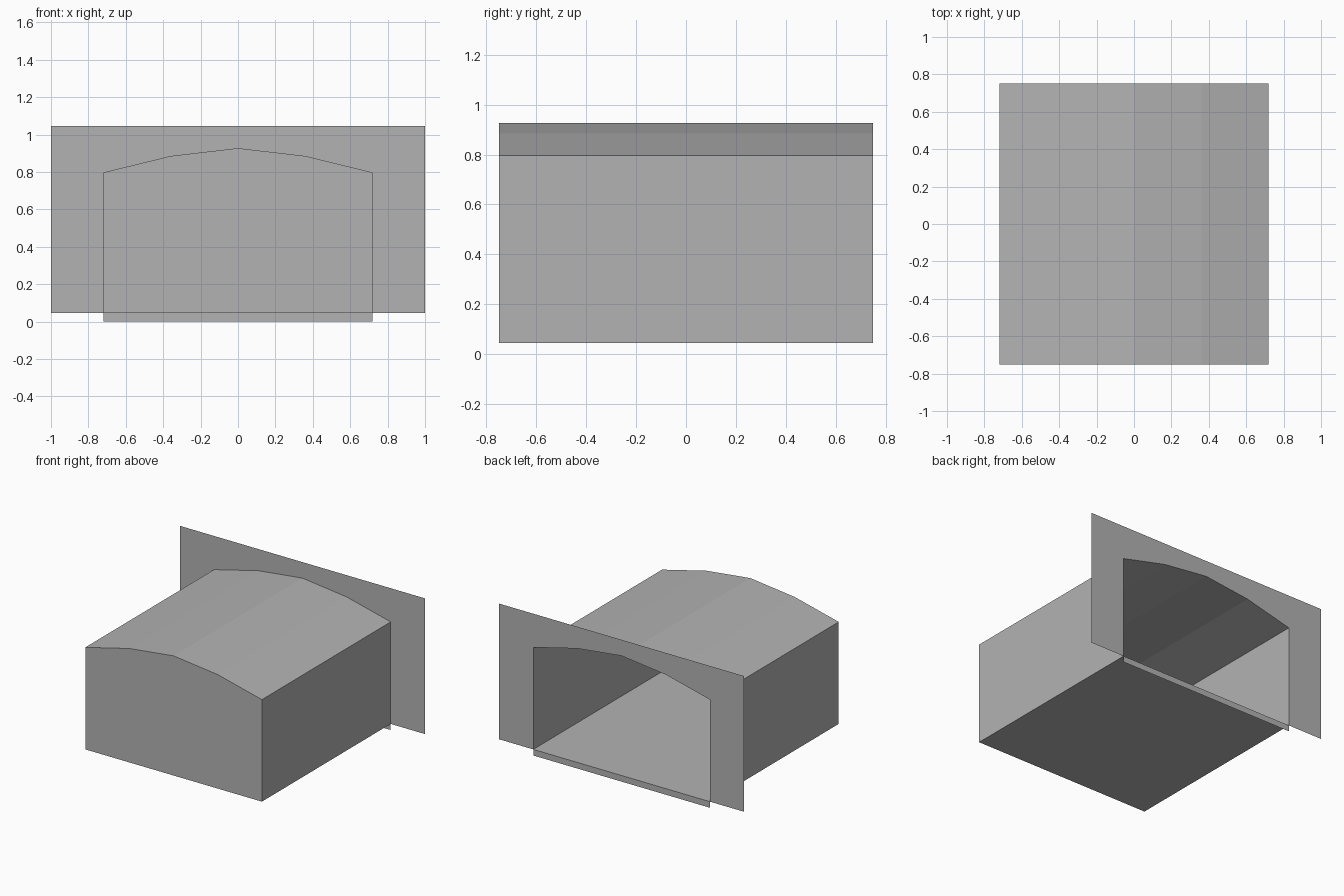
import bpy

if "Cube" in bpy.data.objects:
    bpy.data.objects.remove(bpy.data.objects["Cube"])

W, D, Z0 = 0.72, 0.75, 0.045
# arched cross-section (x, z), left floor corner over the roof to right floor corner
arch = [(-W, Z0), (-W, 0.797), (-0.36, 0.885), (0, 0.927),
        (0.36, 0.885), (W, 0.797), (W, Z0)]
n = len(arch)

mat = bpy.data.materials.new("plain grey")
mat.diffuse_color = (0.45, 0.45, 0.45, 1)
mat.use_nodes = True
mat.node_tree.nodes["Principled BSDF"].inputs["Base Color"].default_value = mat.diffuse_color


def build(name, verts, faces):
    me = bpy.data.meshes.new(name)
    me.from_pydata(verts, [], faces)
    me.materials.append(mat)
    ob = bpy.data.objects.new(name, me)
    bpy.context.collection.objects.link(ob)
    return ob


# vaulted room: floor, walls and roof, closed at the front, open at the back
verts = [(x, y, z) for y in (-D, D) for x, z in arch]
faces = [(i, i + n, (i + 1) % n + n, (i + 1) % n) for i in range(n)]
faces.append(tuple(reversed(range(n))))
build("vaulted_room", verts, faces)

# back wall: thin sheet surrounding the arched opening
outer = [(-1, Z0), (-1, 1.045), (-0.36, 1.045), (0, 1.045),
         (0.36, 1.045), (1, 1.045), (1, Z0)]
verts = [(x, D, z) for x, z in arch + outer]
build("back_wall", verts, [(i, i + n, i + n + 1, i + 1) for i in range(n - 1)])

# low step under the opening
build("door_step", [(-W, D, 0), (-W, D, Z0), (W, D, Z0), (W, D, 0)], [(0, 1, 2, 3)])
